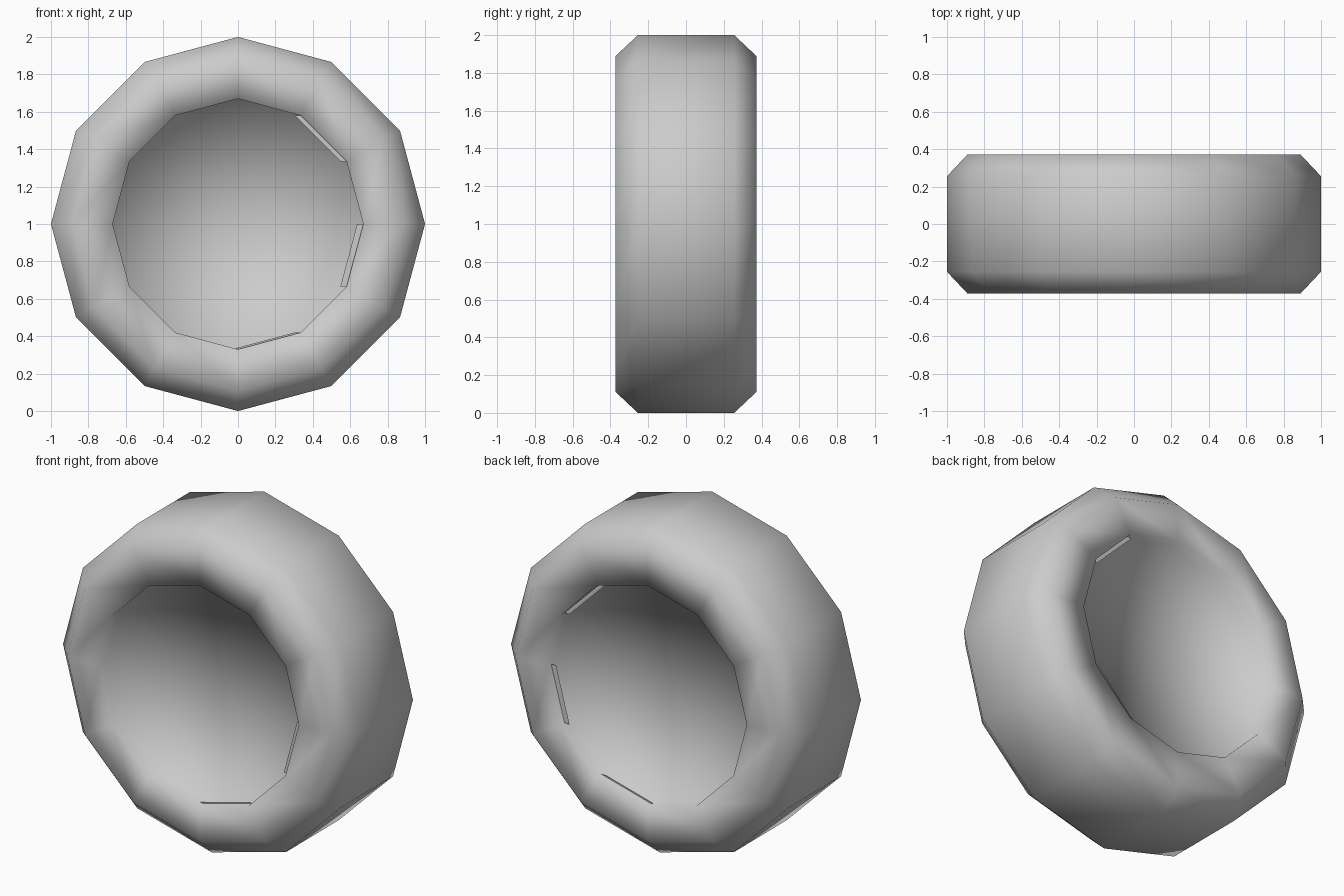
import bpy, bmesh, math

if "Cube" in bpy.data.objects:
    bpy.data.objects.remove(bpy.data.objects["Cube"])

SIDES = 12
RIM = 0.67

def point(r, i, y, dx=0.0):
    a = math.radians(360 / SIDES * i)
    return (r * math.cos(a) + dx, y, 1 + r * math.sin(a))

def make_object(name, bm):
    bmesh.ops.recalc_face_normals(bm, faces=bm.faces)
    for f in bm.faces:
        f.smooth = True
    mesh = bpy.data.meshes.new(name)
    bm.to_mesh(mesh)
    bm.free()
    ob = bpy.data.objects.new(name, mesh)
    bpy.context.collection.objects.link(ob)
    return ob

# wheel: twelve-sided tread, chamfers, side walls and recessed hub discs
half = [(RIM, 0.30), (RIM, 0.372), (0.89, 0.372), (1.0, 0.255)]
profile = [(r, -y) for r, y in half] + [(r, y) for r, y in reversed(half)]
bm = bmesh.new()
rings = [[bm.verts.new(point(r, i, y)) for i in range(SIDES)] for r, y in profile]
for a, b in zip(rings, rings[1:]):
    for i in range(SIDES):
        j = (i + 1) % SIDES
        bm.faces.new((a[i], a[j], b[j], b[i]))
for ring, y in ((rings[0], -0.30), (rings[-1], 0.30)):
    hub = bm.verts.new((0, y, 1))
    for i in range(SIDES):
        bm.faces.new((hub, ring[i], ring[(i + 1) % SIDES]))
make_object("wheel", bm)

# thin ledges on every other rim edge, just inside each recess
bm = bmesh.new()
for y in (-0.34, 0.34):
    for i in (1, 9, 11):
        quad = [bm.verts.new(p) for p in (
            point(RIM, i, y), point(RIM, i + 1, y),
            point(RIM, i + 1, y, -0.033), point(RIM, i, y, -0.033))]
        bm.faces.new(quad)
make_object("rim_ledges", bm)
